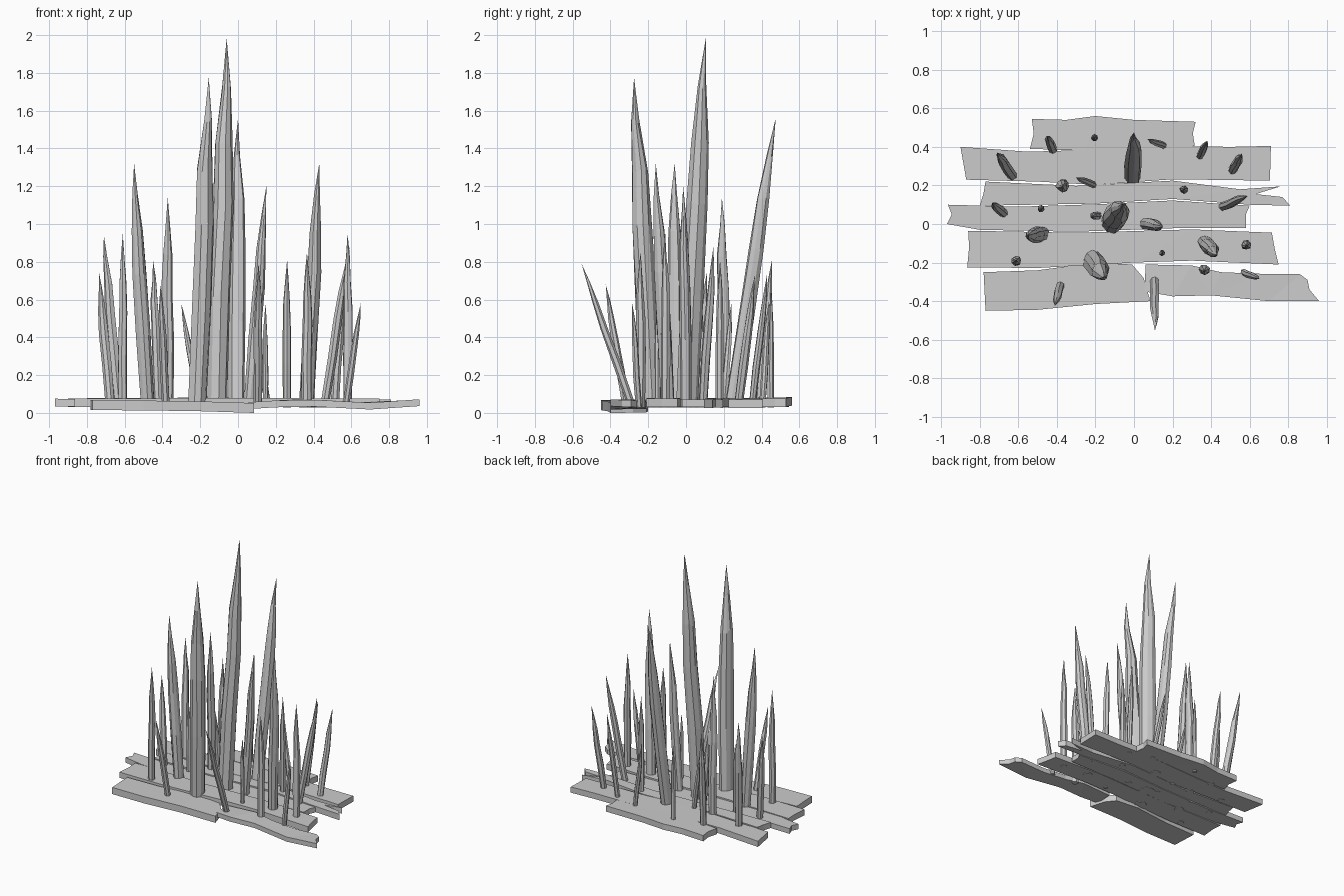
import bpy, bmesh, math, random
from mathutils import Vector

random.seed(4)


def finish(name, bm):
    bmesh.ops.recalc_face_normals(bm, faces=bm.faces)
    mesh = bpy.data.meshes.new(name)
    bm.to_mesh(mesh)
    bm.free()
    obj = bpy.data.objects.new(name, mesh)
    bpy.context.collection.objects.link(obj)
    return obj


def lerp_table(table, x):
    for (x0, z0), (x1, z1) in zip(table, table[1:]):
        if x <= x1:
            t = max(0.0, (x - x0) / (x1 - x0))
            return z0 + (z1 - z0) * t
    return table[-1][1]


def plank(name, outline, heights, thick=0.045):
    """Slab from a top-view outline; heights = (x, underside z) pairs."""
    bm = bmesh.new()
    low = [bm.verts.new((x, y, lerp_table(heights, x))) for x, y in outline]
    high = [bm.verts.new((v.co.x, v.co.y, v.co.z + thick)) for v in low]
    n = len(low)
    caps = [bm.faces.new(low), bm.faces.new(high)]
    for i in range(n):
        j = (i + 1) % n
        bm.faces.new((low[i], low[j], high[j], high[i]))
    bmesh.ops.triangulate(bm, faces=caps)
    return finish(name, bm)


def spike(name, base, tip, r, sides=7):
    """Sharpened stake: nearly straight shaft, then a long point."""
    bm = bmesh.new()
    a, b = Vector((*base, 0.028)), Vector(tip)
    # the shaft bows slightly before reaching its tip
    profile = [(0, 0.96), (0.3, 1.04), (0.55, 0.97), (0.72, 0.8), (0.87, 0.4)]
    spin = random.uniform(0, math.tau)
    shape = [random.uniform(0.88, 1.1) for _ in range(sides)]
    rings = []
    for t, s in profile:
        c = a.lerp(b, t)
        if 0 < t < 0.9:
            c += Vector((random.uniform(-1, 1), random.uniform(-1, 1), 0)) * r * 0.12
        ring = []
        for i in range(sides):
            ang = spin + math.tau * i / sides
            rad = r * s * shape[i] * random.uniform(0.95, 1.05)
            dz = random.uniform(-0.25, 0.25) * r if t else 0
            ring.append(bm.verts.new(c + Vector((math.cos(ang) * rad, math.sin(ang) * rad, dz))))
        rings.append(ring)
    bm.faces.new(rings[0])
    for lo, hi in zip(rings, rings[1:]):
        for i in range(sides):
            j = (i + 1) % sides
            bm.faces.new((lo[i], lo[j], hi[j], hi[i]))
    top = bm.verts.new(b)
    for i in range(sides):
        bm.faces.new((rings[-1][i], rings[-1][(i + 1) % sides], top))
    return finish(name, bm)


# Planks, back to front
plank("plank_back",
      [(-.53, .545), (-.35, .54), (-.2, .56), (0, .54), (.32, .53), (.305, .47), (.315, .405),
       (0, .395), (-.25, .38), (-.54, .39), (-.52, .47)],
      [(-.54, .03), (-.2, .038), (.32, .03)])
plank("plank_second",
      [(-.9, .4), (-.55, .375), (-.2, .385), (.2, .405), (.5, .4), (.71, .405), (.705, .225),
       (.2, .232), (-.2, .203), (-.5, .22), (-.87, .23)],
      [(-.9, .03), (0, .035), (.71, .025)])
plank("plank_split",
      [(-.77, .22), (-.3, .198), (.2, .225), (.55, .18), (.76, .195), (.63, .155), (.77, .14),
       (.81, .095), (.6, .1), (.2, .13), (-.2, .106), (-.8, .095), (-.78, .16)],
      [(-.8, .035), (0, .03), (.4, .035), (.81, .025)])
plank("plank_middle",
      [(-.965, .1), (-.6, .09), (-.2, .102), (.2, .122), (.6, .095), (.58, .05), (.58, -.02),
       (.2, -.022), (-.3, -.04), (-.8, -.03), (-.97, 0), (-.945, .05)],
      [(-.97, .035), (-.4, .03), (.6, .03)], 0.04)
plank("plank_fourth",
      [(-.86, -.035), (-.3, -.045), (.3, -.028), (.715, -.045), (.73, -.13), (.75, -.21),
       (.3, -.19), (0, -.2), (-.5, -.228), (-.865, -.225), (-.855, -.12)],
      [(-.87, .03), (0, .035), (.75, .03)])
plank("plank_front_left",
      [(-.78, -.25), (-.5, -.24), (-.2, -.2), (-.01, -.21), (.05, -.28), (.085, -.4),
       (-.2, -.415), (-.5, -.445), (-.77, -.45), (-.775, -.35)],
      [(-.78, .015), (-.3, .012), (.085, 0)], 0.052)
plank("plank_front_right",
      [(.06, -.21), (.3, -.215), (.45, -.25), (.65, -.258), (.86, -.26), (.9, -.29), (.91, -.34),
       (.96, -.4), (.7, -.4), (.4, -.37), (.2, -.375), (.055, -.35)],
      [(.05, .02), (.3, .036), (.45, .032), (.7, .018), (.96, .036)], 0.036)

# Spikes: base x, y, tip x, y, z, radius
big_spikes = [
    (-.12, .01, -.06, .105, 1.985, .06), (-.215, -.185, -.155, -.275, 1.775, .055),
    (-.005, .24, 0, .475, 1.56, .043), (-.475, -.05, -.55, -.06, 1.32, .038),
    (.365, -.095, .43, -.16, 1.32, .036), (.06, 0, .15, -.015, 1.2, .032),
    (-.37, .2, -.372, .19, 1.14, .032)]
leaning_spikes = [
    (-.42, .385, -.45, .455, .81, .025), (.16, .405, .07, .44, .6, .017),
    (.34, .35, .38, .43, .74, .02), (.51, .275, .56, .365, .73, .025),
    (-.63, .25, -.71, .37, .94, .029), (-.205, .2, -.3, .24, .58, .018),
    (.455, .09, .59, .145, .88, .025), (-.675, .055, -.735, .11, .74, .025),
    (-.185, .045, -.22, .04, .6, .02), (.57, -.25, .65, -.285, .58, .018),
    (-.38, -.315, -.41, -.425, .68, .022), (.105, -.285, .108, -.553, .79, .023)]
straight_spikes = [
    (-.205, .45, .65, .018), (.26, .18, .81, .022), (-.48, .08, .6, .018),
    (.58, -.11, .95, .026), (.145, -.15, .58, .015), (-.61, -.19, .95, .025),
    (.365, -.24, .85, .026)]
for x, y, tx, ty, tz, r in big_spikes:
    spike("large_spike", (x, y), (tx, ty, tz), r, 9)
for x, y, tx, ty, tz, r in leaning_spikes:
    spike("leaning_spike", (x, y), (tx, ty, tz), r)
for x, y, tz, r in straight_spikes:
    spike("straight_spike", (x, y), (x, y, tz), r)
